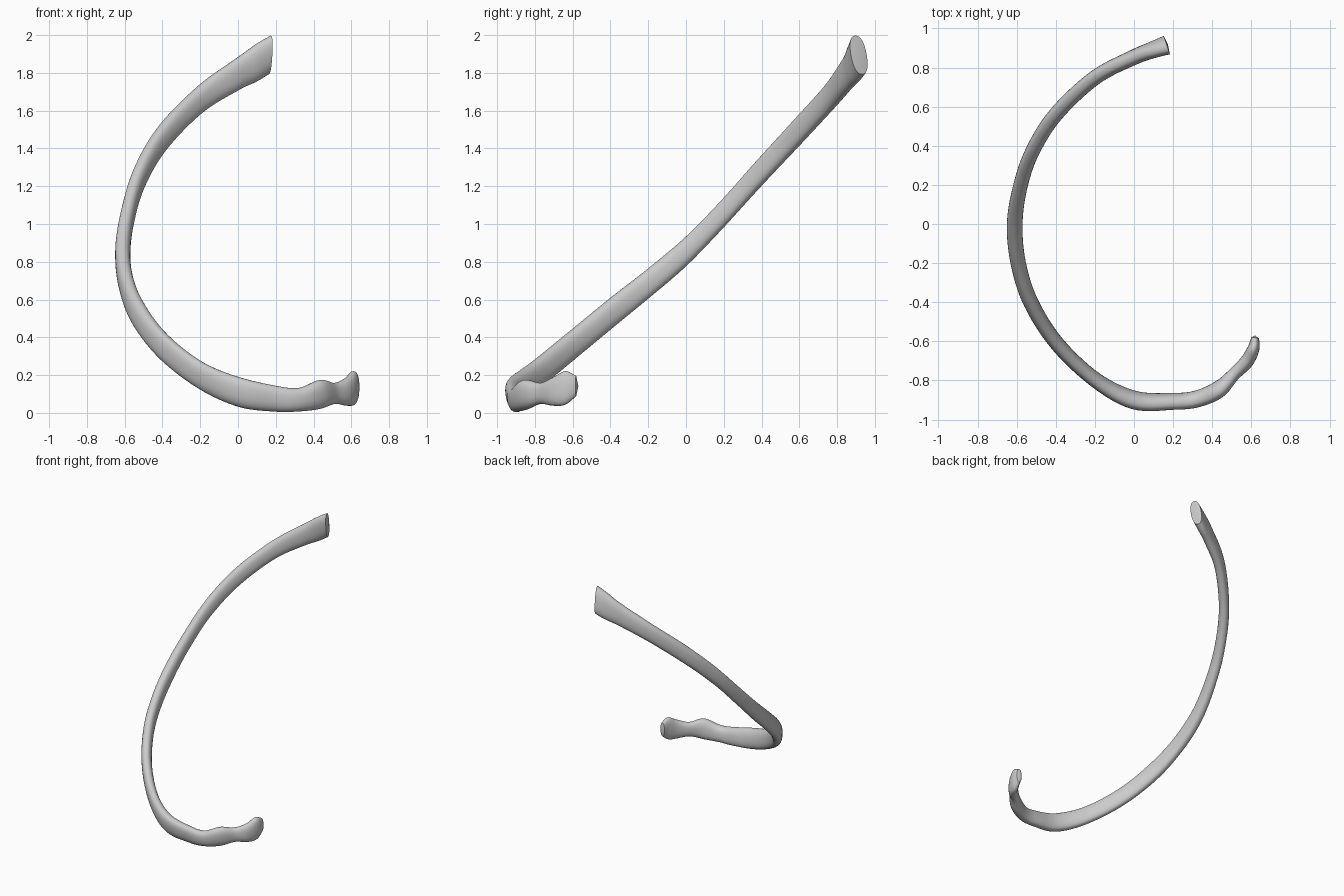
import bpy, bmesh, math
from mathutils import Vector

if "Cube" in bpy.data.objects:
    bpy.data.objects.remove(bpy.data.objects["Cube"])

# Stations along the rib: x, y, z, vertical height, thickness, outward lean
STATIONS = [
    (0.168, 0.915, 1.895, 0.205, 0.088, -0.18),
    (0.10, 0.892, 1.855, 0.205, 0.082, -0.12),
    (0.00, 0.853, 1.795, 0.178, 0.078, -0.05),
    (-0.20, 0.748, 1.660, 0.155, 0.076, 0),
    (-0.40, 0.560, 1.455, 0.155, 0.076, 0),
    (-0.52, 0.370, 1.250, 0.155, 0.074, 0),
    (-0.582, 0.190, 1.050, 0.155, 0.074, 0),
    (-0.61, 0.000, 0.855, 0.158, 0.080, 0),
    (-0.592, -0.20, 0.685, 0.160, 0.078, 0),
    (-0.528, -0.40, 0.525, 0.165, 0.078, 0),
    (-0.395, -0.61, 0.352, 0.160, 0.076, 0.05),
    (-0.20, -0.795, 0.200, 0.155, 0.076, 0.1),
    (0.00, -0.900, 0.112, 0.160, 0.090, 0.15),
    (0.20, -0.907, 0.075, 0.137, 0.082, 0.15),
    (0.32, -0.895, 0.070, 0.125, 0.085, 0.1),
    (0.43, -0.848, 0.097, 0.155, 0.085, 0.1),
    (0.51, -0.770, 0.103, 0.112, 0.066, 0),
    (0.575, -0.705, 0.112, 0.148, 0.070, 0),
    (0.61, -0.640, 0.132, 0.178, 0.062, 0),
    (0.62, -0.582, 0.142, 0.110, 0.040, 0),
]
SIDES, STEPS = 28, 8


def catmull(p0, p1, p2, p3, t):
    return [0.5 * (2 * b + (c - a) * t + (2 * a - 5 * b + 4 * c - d) * t ** 2
                   + (3 * b - a - 3 * c + d) * t ** 3)
            for a, b, c, d in zip(p0, p1, p2, p3)]


def soft(v, e=0.85):
    return math.copysign(abs(v) ** e, v)


# Smoothly resample the stations
first = [2 * a - b for a, b in zip(STATIONS[0], STATIONS[1])]
last = [2 * a - b for a, b in zip(STATIONS[-1], STATIONS[-2])]
ctrl = [first, *STATIONS, last]
samples = [catmull(*ctrl[i:i + 4], k / STEPS)
           for i in range(len(STATIONS) - 1) for k in range(STEPS)]
samples.append(list(STATIONS[-1]))

# Loft upright oval sections along the path
bm = bmesh.new()
rings = []
for i, s in enumerate(samples):
    a, b = samples[max(i - 1, 0)], samples[min(i + 1, len(samples) - 1)]
    side = Vector((b[1] - a[1], a[0] - b[0], 0)).normalized()
    up = Vector((0, 0, 1)) + side * s[5]
    centre = Vector(s[:3])
    ring = []
    for k in range(SIDES):
        ang = 2 * math.pi * k / SIDES
        ring.append(bm.verts.new(centre + side * soft(math.cos(ang)) * s[4] / 2
                                 + up * soft(math.sin(ang)) * s[3] / 2))
    rings.append(ring)
for r, q in zip(rings, rings[1:]):
    for k in range(SIDES):
        n = (k + 1) % SIDES
        bm.faces.new((r[k], r[n], q[n], q[k]))


# Slightly domed end caps
def cap(ring, bulge):
    mid = sum((v.co for v in ring), Vector()) / SIDES
    tip = bm.verts.new(mid + Vector(bulge))
    for k in range(SIDES):
        bm.faces.new((ring[k], ring[(k + 1) % SIDES], tip))


cap(rings[0], (0.006, 0.002, 0))
cap(rings[-1], (-0.002, 0.012, 0))
bmesh.ops.recalc_face_normals(bm, faces=bm.faces)

mesh = bpy.data.meshes.new("rib_bone")
bm.to_mesh(mesh)
bm.free()
rib = bpy.data.objects.new("rib_bone", mesh)
bpy.context.collection.objects.link(rib)
bpy.context.view_layer.objects.active = rib
rib.select_set(True)
bpy.ops.object.shade_smooth_by_angle(angle=math.radians(40))
